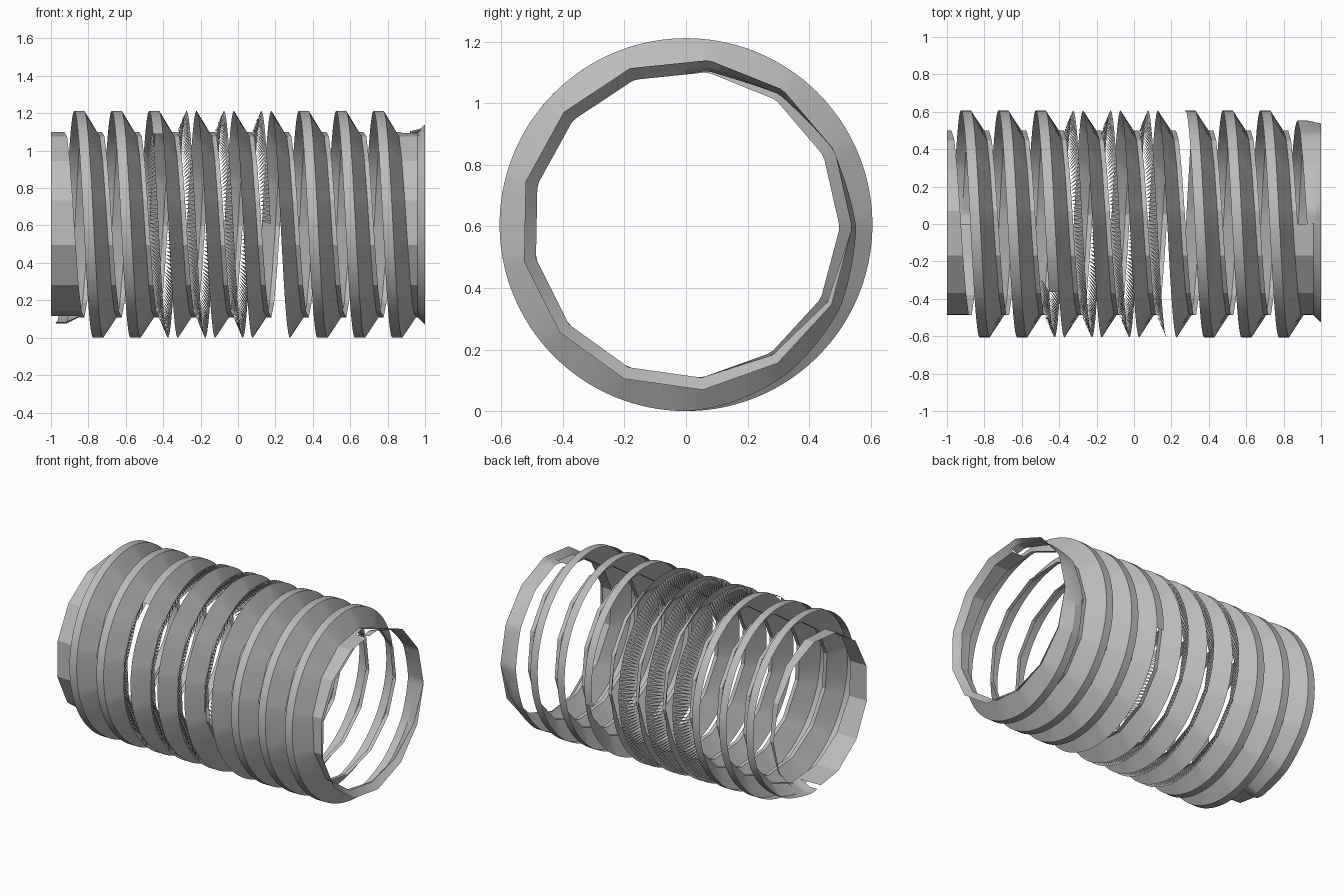
import bpy
import math
from math import pi, sin, cos, tau

cube = bpy.data.objects.get("Cube")
if cube:
    bpy.data.objects.remove(cube)

SIDES = 13          # facets per turn of the root
FINE = SIDES * 12   # samples per turn of the crest
PITCH = 0.2
ROOT, CREST = 0.5, 0.606
PHASE = -0.14       # turns the root facets into place
START, END = -pi, 18 * pi

grey = bpy.data.materials.new("steel grey")
grey.use_nodes = True
grey.diffuse_color = (0.5, 0.5, 0.5, 1)
grey.node_tree.nodes["Principled BSDF"].inputs["Base Color"].default_value = (0.5, 0.5, 0.5, 1)


def centre(t):
    """Axial position of the crest after t radians of winding."""
    return -0.85 + PITCH * t / tau


def root_radius(t, x):
    """Faceted root, flared at the far rim."""
    step = tau / SIDES
    off = (t - PHASE) % step - step / 2
    r = ROOT + max(0, x - 0.96)
    return r * cos(step / 2) / cos(off)


def height(t):
    """Thread fades in and out at its two ends."""
    fade_in = (t + 1.15 * pi) / (0.55 * pi)
    fade_out = (END - t) / pi
    return max(0, min(1, fade_in, fade_out))


def point(t, x, h=0):
    x = max(-1, min(1, x))
    r = root_radius(t, x)
    r += (CREST - r) * h
    return (x, -r * sin(t), CREST + r * cos(t))


def samples(a, b, per_turn):
    n = round((b - a) / tau * per_turn)
    return [a + (b - a) * i / n for i in range(n + 1)]


def corners(a, b):
    """Angles of the root facet corners between a and b, with both ends."""
    step = tau / SIDES
    first = math.ceil((a - PHASE) / step + 0.01)
    last = math.floor((b - PHASE) / step - 0.01)
    return [a] + [PHASE + k * step for k in range(first, last + 1)] + [b]


def ribbon(name, angles, row, saw=False, skip=None):
    """Sweep a short row of points along the helix; saw keeps half of each quad."""
    verts, faces = [], []
    for t in angles:
        verts += row(t)
    w = len(row(angles[0]))
    for i in range(len(angles) - 1):
        for j in range(w - 1):
            if skip and skip(angles[i], j):
                continue
            a = i * w + j
            quad = (a, a + 1, a + w + 1, a + w)
            faces.append(quad[:3] if saw else quad)
    mesh = bpy.data.meshes.new(name)
    mesh.from_pydata(verts, [], faces)
    mesh.validate()
    mesh.materials.append(grey)
    ob = bpy.data.objects.new(name, mesh)
    bpy.context.collection.objects.link(ob)
    bpy.ops.object.select_all(action='DESELECT')
    ob.select_set(True)
    bpy.context.view_layer.objects.active = ob
    bpy.ops.object.shade_smooth_by_angle(angle=math.radians(25))
    return ob


# Thread: crest band and far flank; the crest is open over the middle turns
GAP_START, GAP_END = 4.2 * pi, 11.45 * pi


def thread_row(t):
    c, h = centre(t), height(t)
    return [point(t, c - 0.025, h), point(t, c + 0.028, h), point(t, c + 0.1)]


ribbon("thread", samples(START, END, FINE), thread_row,
       skip=lambda t, j: j == 0 and GAP_START < t < GAP_END)

# Near flank: a saw-toothed strip over the middle turns only
ribbon("saw_flank", samples(GAP_START, 10.5 * pi, FINE),
       lambda t: [point(t, centre(t) - 0.075), point(t, centre(t) - 0.025, 1)], saw=True)

# Faceted root strip between the turns
ribbon("root_strip", corners(START, END - tau),
       lambda t: [point(t, centre(t) + 0.1), point(t, centre(t) + 0.125)])

# Plain collar before the first turn
ribbon("start_collar", corners(START, START + tau),
       lambda t: [point(t, -1), point(t, centre(t) - 0.075)])


# Collar after the last turn, with a flared rim
def end_row(t):
    x = centre(t) + 0.1
    return [point(t, x), point(t, max(0.96, x)), point(t, 1)]


ribbon("end_collar", corners(END - tau, END), end_row)
